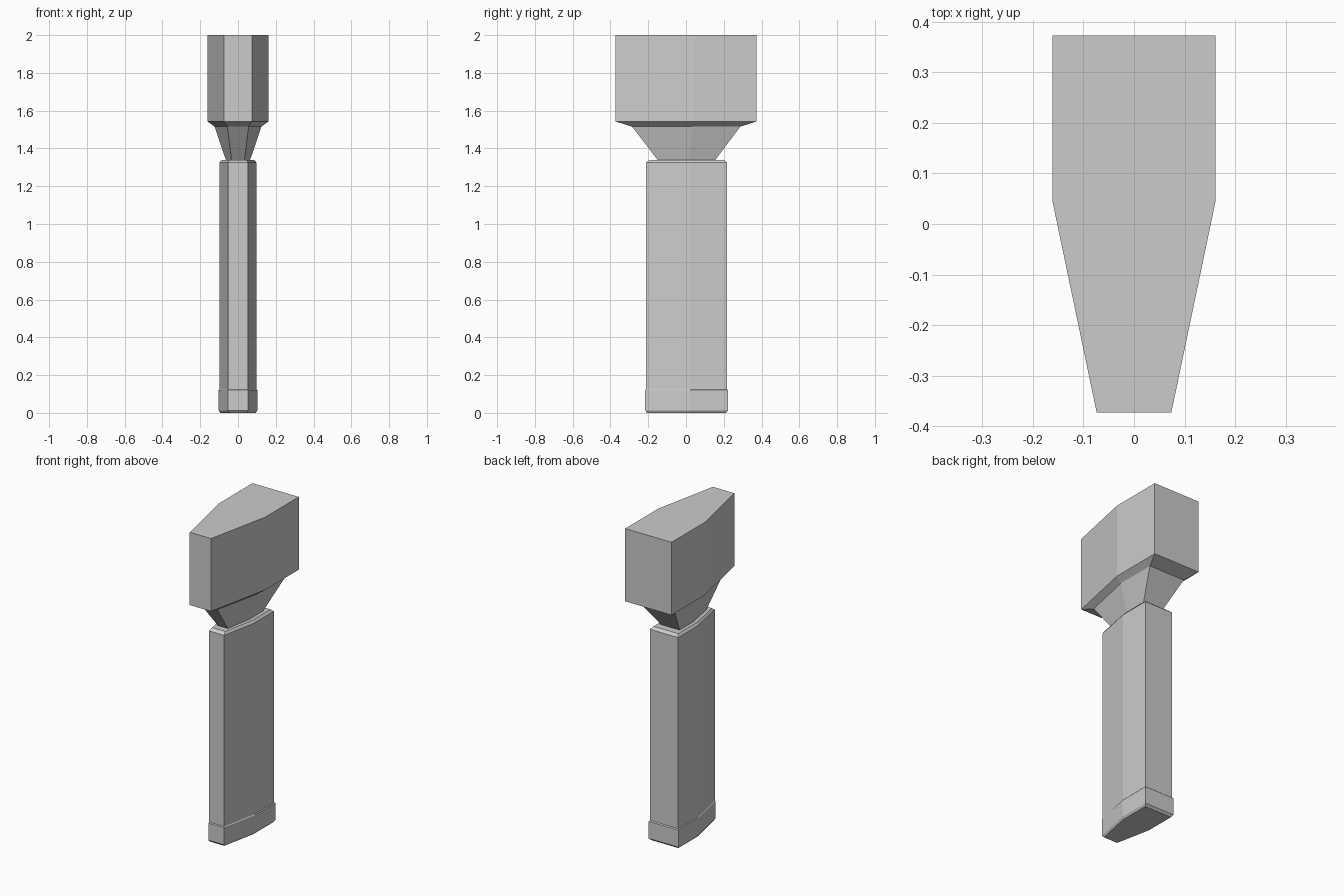
import bpy

# Six-sided section: narrow flat front, flared sides, straight back.
# Ring = (z, front y, widest y, back y, front half width, back half width)
def loft(name, rings):
    verts, faces = [], []
    for z, yf, ym, yb, a, b in rings:
        verts += [(-a, yf, z), (a, yf, z), (b, ym, z),
                  (b, yb, z), (-b, yb, z), (-b, ym, z)]
    for r in range(len(rings) - 1):
        for i in range(6):
            j = (i + 1) % 6
            faces.append((r*6 + i, r*6 + j, r*6 + 6 + j, r*6 + 6 + i))
    faces.append(tuple(range(5, -1, -1)))
    last = (len(rings) - 1) * 6
    faces.append(tuple(range(last, last + 6)))
    mesh = bpy.data.meshes.new(name)
    mesh.from_pydata(verts, [], faces)
    obj = bpy.data.objects.new(name, mesh)
    bpy.context.collection.objects.link(obj)
    return obj

# Handle: bevelled foot, slightly wider base band, shaft, bevelled rim
loft("handle", [
    (0.0, -0.205, 0.02, 0.21, 0.048, 0.094),
    (0.013, -0.217, 0.021, 0.223, 0.053, 0.103),
    (0.12, -0.217, 0.021, 0.223, 0.053, 0.103),
    (0.125, -0.212, 0.02, 0.217, 0.052, 0.098),
    (1.325, -0.212, 0.02, 0.217, 0.052, 0.098),
    (1.34, -0.192, 0.018, 0.20, 0.046, 0.086),
])

# Head: flared neck, shallow underside slope, tall block
loft("head", [
    (1.335, -0.147, 0.016, 0.152, 0.034, 0.063),
    (1.515, -0.285, 0.033, 0.287, 0.056, 0.124),
    (1.543, -0.373, 0.043, 0.373, 0.074, 0.161),
    (2.0, -0.373, 0.043, 0.373, 0.074, 0.161),
])
